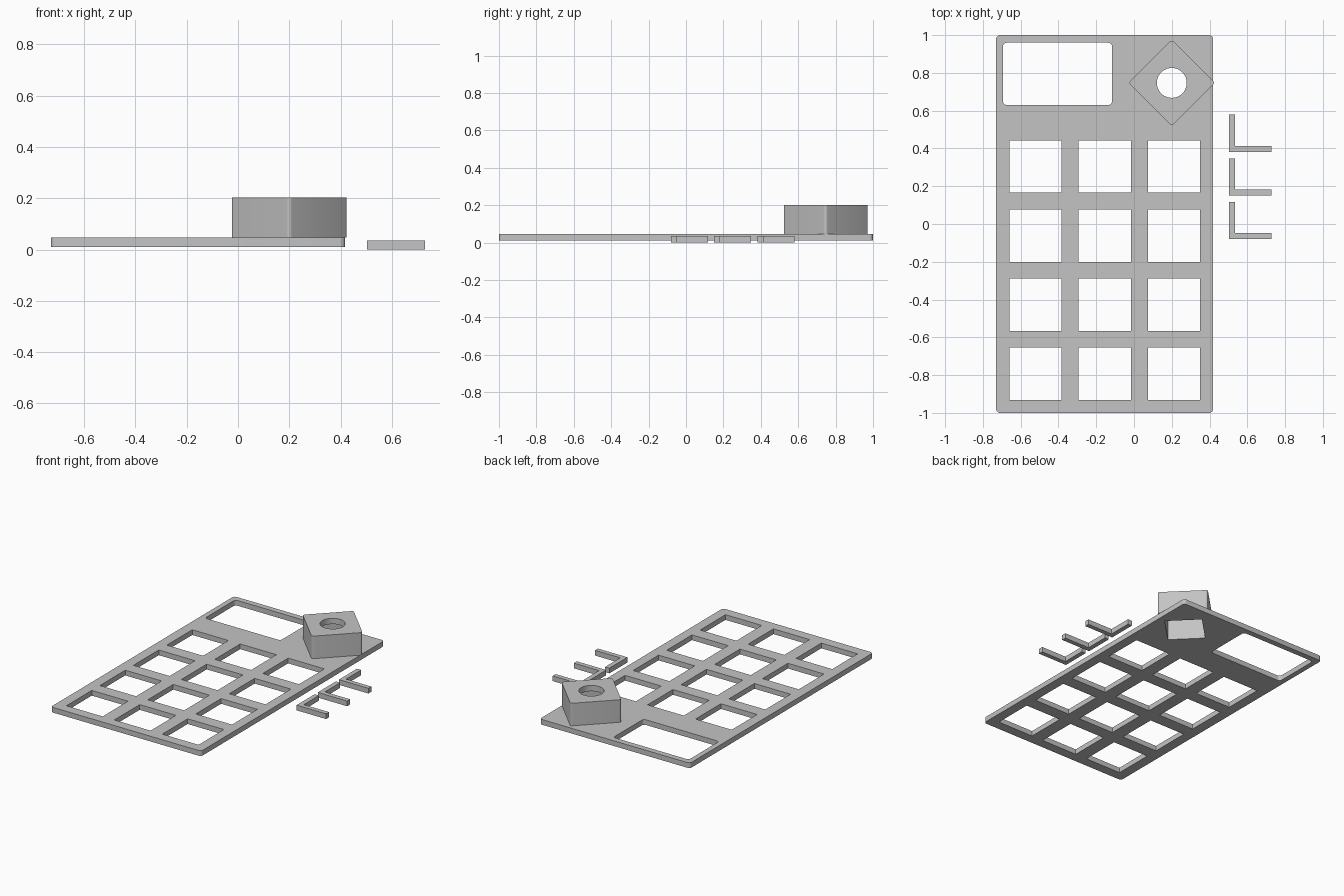
import bpy, bmesh
from math import cos, sin, pi, radians
from mathutils import Matrix, Vector

cube = bpy.data.objects.get("Cube")
if cube:
    bpy.data.objects.remove(cube, do_unlink=True)

grey = bpy.data.materials.new("light grey plastic")
grey.use_nodes = True
colour = (0.55, 0.55, 0.55, 1)
grey.diffuse_color = colour
grey.node_tree.nodes["Principled BSDF"].inputs["Base Color"].default_value = colour


def rounded_rect(w, h, r=0.0, steps=5):
    """Outline of a centred rectangle with rounded corners."""
    if r == 0:
        return [(-w/2, -h/2), (w/2, -h/2), (w/2, h/2), (-w/2, h/2)]
    points = []
    for i, (sx, sy) in enumerate([(1, 1), (-1, 1), (-1, -1), (1, -1)]):
        for k in range(steps + 1):
            a = (i + k / steps) * pi / 2
            points.append((sx * (w/2 - r) + r * cos(a), sy * (h/2 - r) + r * sin(a)))
    return points


def circle(r, n=48):
    return [(r * cos(2*pi*i/n), r * sin(2*pi*i/n)) for i in range(n)]


def prism(name, outline, z0, z1, centre=(0, 0), turn=0):
    """Extrude an outline from z0 to z1."""
    bm = bmesh.new()
    place = Matrix.Translation((*centre, 0)) @ Matrix.Rotation(radians(turn), 4, "Z")
    face = bm.faces.new([bm.verts.new(place @ Vector((x, y, z0))) for x, y in outline])
    top = bmesh.ops.extrude_face_region(bm, geom=[face])["geom"]
    bmesh.ops.translate(bm, vec=(0, 0, z1 - z0),
                        verts=[v for v in top if isinstance(v, bmesh.types.BMVert)])
    bmesh.ops.recalc_face_normals(bm, faces=bm.faces)
    mesh = bpy.data.meshes.new(name)
    bm.to_mesh(mesh)
    bm.free()
    mesh.materials.append(grey)
    obj = bpy.data.objects.new(name, mesh)
    bpy.context.collection.objects.link(obj)
    return obj


def cut(obj, cutters):
    """Subtract the cutters, apply the result and remove them."""
    for cutter in cutters:
        cutter.hide_render = True
        mod = obj.modifiers.new("cut", "BOOLEAN")
        mod.operation = "DIFFERENCE"
        mod.solver = "EXACT"
        mod.object = cutter
    bpy.context.view_layer.objects.active = obj
    for mod in list(obj.modifiers):
        bpy.ops.object.modifier_apply(modifier=mod.name)
    for cutter in cutters:
        bpy.data.objects.remove(cutter, do_unlink=True)


def smooth(obj):
    bpy.ops.object.select_all(action="DESELECT")
    obj.select_set(True)
    bpy.context.view_layer.objects.active = obj
    bpy.ops.object.shade_smooth_by_angle(angle=radians(30))


PLATE_Z = (0.01, 0.046)
KNOB = (0.2, 0.747)

# Face plate with key openings, screen window and housing opening
plate = prism("face_plate", rounded_rect(1.148, 2, 0.02), *PLATE_Z, centre=(-0.156, 0))
cutters = [prism("key_cutter", rounded_rect(0.277, 0.277), -0.1, 0.1,
                 centre=(-0.521 + 0.3665 * col, 0.304 - 0.3657 * row))
           for col in range(3) for row in range(4)]
cutters.append(prism("screen_cutter", rounded_rect(0.577, 0.33, 0.02), -0.1, 0.1,
                     centre=(-0.405, 0.795)))
cutters.append(prism("opening_cutter", rounded_rect(0.24, 0.24), -0.1, 0.1, KNOB, 45))
cut(plate, cutters)
smooth(plate)

# Hollow diamond housing with a round shaft hole
housing = prism("knob_housing", rounded_rect(0.324, 0.324, 0.0145), PLATE_Z[1], 0.202, KNOB, 45)
cut(housing, [prism("cavity_cutter", rounded_rect(0.24, 0.24), -0.1, 0.162, KNOB, 45),
              prism("shaft_cutter", circle(0.079), 0.1, 0.3, KNOB)])
smooth(housing)

# Three loose corner brackets beside the plate
L, T = (0.225, 0.197), 0.032
bracket_outline = [(0, 0), (L[0], 0), (L[0], T), (T, T), (T, L[1]), (0, L[1])]
for i in range(3):
    prism(f"corner_bracket_{i + 1}", bracket_outline, 0, 0.036, centre=(0.504, -0.08 + 0.231 * i))
